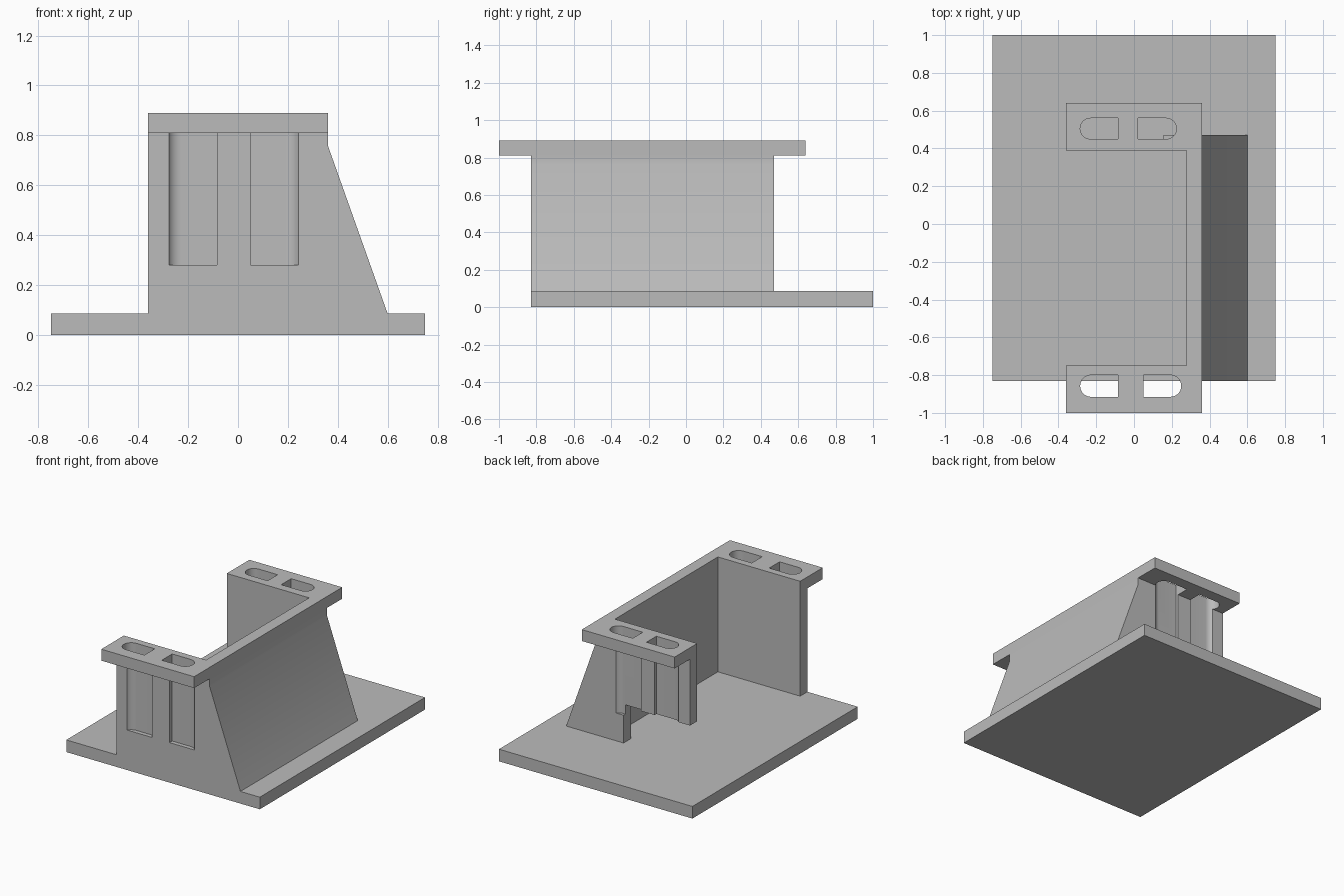
import bpy, bmesh, math
from mathutils import Vector

old = bpy.data.objects.get("Cube")
if old:
    bpy.data.objects.remove(old, do_unlink=True)

grey = bpy.data.materials.new("plain_grey")
grey.use_nodes = True
COLOUR = (0.5, 0.5, 0.5, 1)
grey.diffuse_color = COLOUR
grey.node_tree.nodes["Principled BSDF"].inputs["Base Color"].default_value = COLOUR


def prism(name, points, direction):
    """Extrude a closed outline of 3D points along a direction."""
    bm = bmesh.new()
    face = bm.faces.new([bm.verts.new(p) for p in points])
    top = bmesh.ops.extrude_face_region(bm, geom=[face])["geom"]
    bmesh.ops.translate(bm, vec=Vector(direction),
                        verts=[g for g in top if isinstance(g, bmesh.types.BMVert)])
    bmesh.ops.recalc_face_normals(bm, faces=bm.faces)
    mesh = bpy.data.meshes.new(name)
    bm.to_mesh(mesh)
    bm.free()
    mesh.materials.append(grey)
    obj = bpy.data.objects.new(name, mesh)
    bpy.context.collection.objects.link(obj)
    return obj


def box(name, x0, x1, y0, y1, z0, z1):
    outline = [(x0, y0, z0), (x1, y0, z0), (x1, y1, z0), (x0, y1, z0)]
    return prism(name, outline, (0, 0, z1 - z0))


def slot(name, flat_x, tip_x, y0, y1):
    """Vertical cutter, square at flat_x and rounded at tip_x."""
    r, mid = (y1 - y0) / 2, (y0 + y1) / 2
    side = 1 if tip_x > flat_x else -1
    arc = [math.pi * (i / 16 - 0.5) for i in range(17)]
    outline = [(tip_x + side * r * (math.cos(a) - 1), mid + r * math.sin(a), 0.28) for a in arc]
    return prism(name, [(flat_x, y0, 0.28)] + outline + [(flat_x, y1, 0.28)], (0, 0, 1))


def cut(obj, cutters):
    bpy.context.view_layer.objects.active = obj
    for cutter in cutters:
        mod = obj.modifiers.new("cut", "BOOLEAN")
        mod.operation, mod.solver, mod.object = "DIFFERENCE", "EXACT", cutter
        bpy.ops.object.modifier_apply(modifier=mod.name)


# Base plate, set back from the front flange
box("base_plate", -0.75, 0.75, -0.83, 1, 0, 0.085)

# Sloped block, hollowed into front, back and side walls
profile = [(-0.36, 0.085), (0.6, 0.085), (0.36, 0.76), (0.36, 0.81), (-0.36, 0.81)]
walls = prism("walls", [(x, -0.83, z) for x, z in profile], (0, 1.3, 0))

# Top flange overhanging the front and back walls
flange = box("top_flange", -0.36, 0.36, -1, 0.64, 0.81, 0.89)

# Cutters: inner cavity, back doorway and the four bolt slots
cavity = box("cavity_cutter", -0.6, 0.278, -0.75, 0.39, 0, 1.2)
doorway = box("doorway_cutter", -0.6, 0.155, 0.3, 0.6, 0, 0.345)
slots = [slot("slot_cutter", *size) for size in (
    (-0.085, -0.285, -0.915, -0.8), (0.05, 0.25, -0.915, -0.8),
    (-0.085, -0.285, 0.45, 0.56), (0.02, 0.225, 0.45, 0.56))]

cut(walls, [cavity, doorway] + slots)
cut(flange, [cavity] + slots)
for cutter in [cavity, doorway] + slots:
    bpy.data.objects.remove(cutter, do_unlink=True)

# Smooth the rounded slot ends and keep the edges sharp
for obj in (walls, flange):
    bpy.ops.object.select_all(action="DESELECT")
    obj.select_set(True)
    bpy.context.view_layer.objects.active = obj
    bpy.ops.object.shade_smooth_by_angle(angle=math.radians(25))
